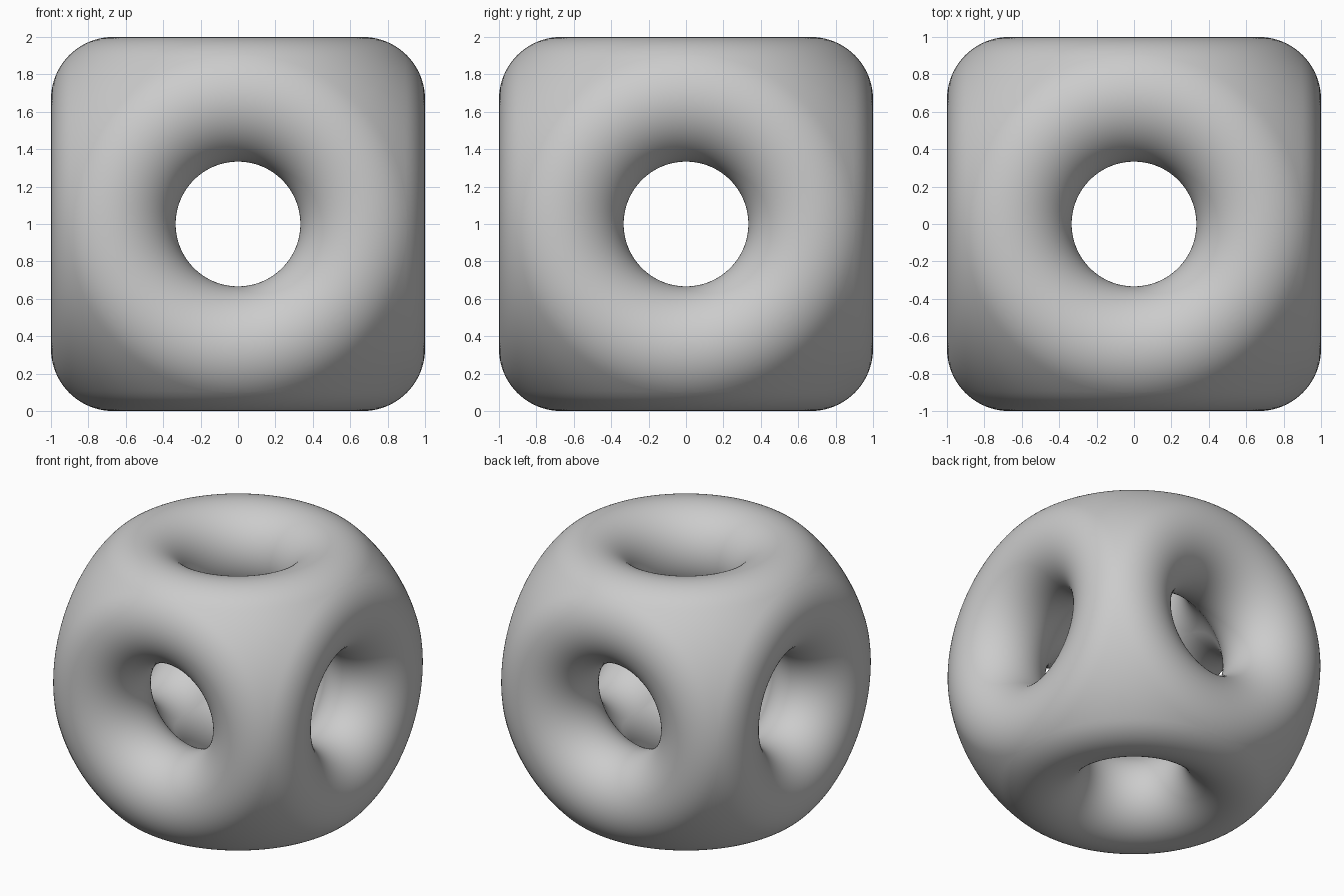
import bpy, bmesh
from math import sin, cos, atan, pi, radians
from mathutils import Matrix, Vector

if "Cube" in bpy.data.objects:
    bpy.data.objects.remove(bpy.data.objects["Cube"], do_unlink=True)

RIM = 2 / 3                  # rim circle radius, and its distance from the centre
TUBE = 1 / 3                 # half the wall thickness
SHELL = RIM * 2 ** 0.5       # mid radius of the spherical wall
AROUND, LIP_STEPS, WALL_STEPS = 128, 40, 6


def wall_arc(radius, limit):
    """Points on a sphere from the rim out to the edge of this sixth."""
    angles = [pi / 4 + (limit - pi / 4) * i / WALL_STEPS for i in range(WALL_STEPS + 1)]
    return [(radius * sin(a), radius * cos(a)) for a in angles]


def profile(phi):
    """Outer wall, rounded lip, inner wall, as (radius, height)."""
    limit = atan(1 / max(abs(cos(phi)), abs(sin(phi))))
    outer = wall_arc(SHELL + TUBE, limit)[::-1]
    inner = wall_arc(SHELL - TUBE, limit)
    lip = []
    for i in range(1, LIP_STEPS):
        a = pi / 4 + pi * i / LIP_STEPS
        lip.append((RIM + TUBE * cos(a), RIM + TUBE * sin(a)))
    return outer + lip + inner


def add_sixth(bm, rotation):
    """Sweep the profile around one opening."""
    rows = []
    for i in range(AROUND):
        phi = 2 * pi * i / AROUND
        rows.append([bm.verts.new(rotation @ Vector((r * cos(phi), r * sin(phi), h)))
                     for r, h in profile(phi)])
    for i, row in enumerate(rows):
        following = rows[(i + 1) % AROUND]
        for j in range(len(row) - 1):
            bm.faces.new((row[j], row[j + 1], following[j + 1], following[j]))


# Hollow ball with six rounded openings, one along each axis
bm = bmesh.new()
for quarter in range(4):
    add_sixth(bm, Matrix.Rotation(radians(90 * quarter), 3, 'X'))
for side in (-1, 1):
    add_sixth(bm, Matrix.Rotation(radians(90 * side), 3, 'Y'))
bmesh.ops.remove_doubles(bm, verts=bm.verts, dist=0.00002)
bmesh.ops.recalc_face_normals(bm, faces=bm.faces)
bmesh.ops.translate(bm, verts=bm.verts, vec=(0, 0, 1))
for face in bm.faces:
    face.smooth = True
mesh = bpy.data.meshes.new("hollow_ball")
bm.to_mesh(mesh)
bm.free()

# Plain grey
grey = bpy.data.materials.new("light_grey")
grey.use_nodes = True
colour = (0.6, 0.6, 0.6, 1)
grey.diffuse_color = colour
grey.node_tree.nodes["Principled BSDF"].inputs["Base Color"].default_value = colour
mesh.materials.append(grey)

ball = bpy.data.objects.new("hollow_ball", mesh)
bpy.context.scene.collection.objects.link(ball)
